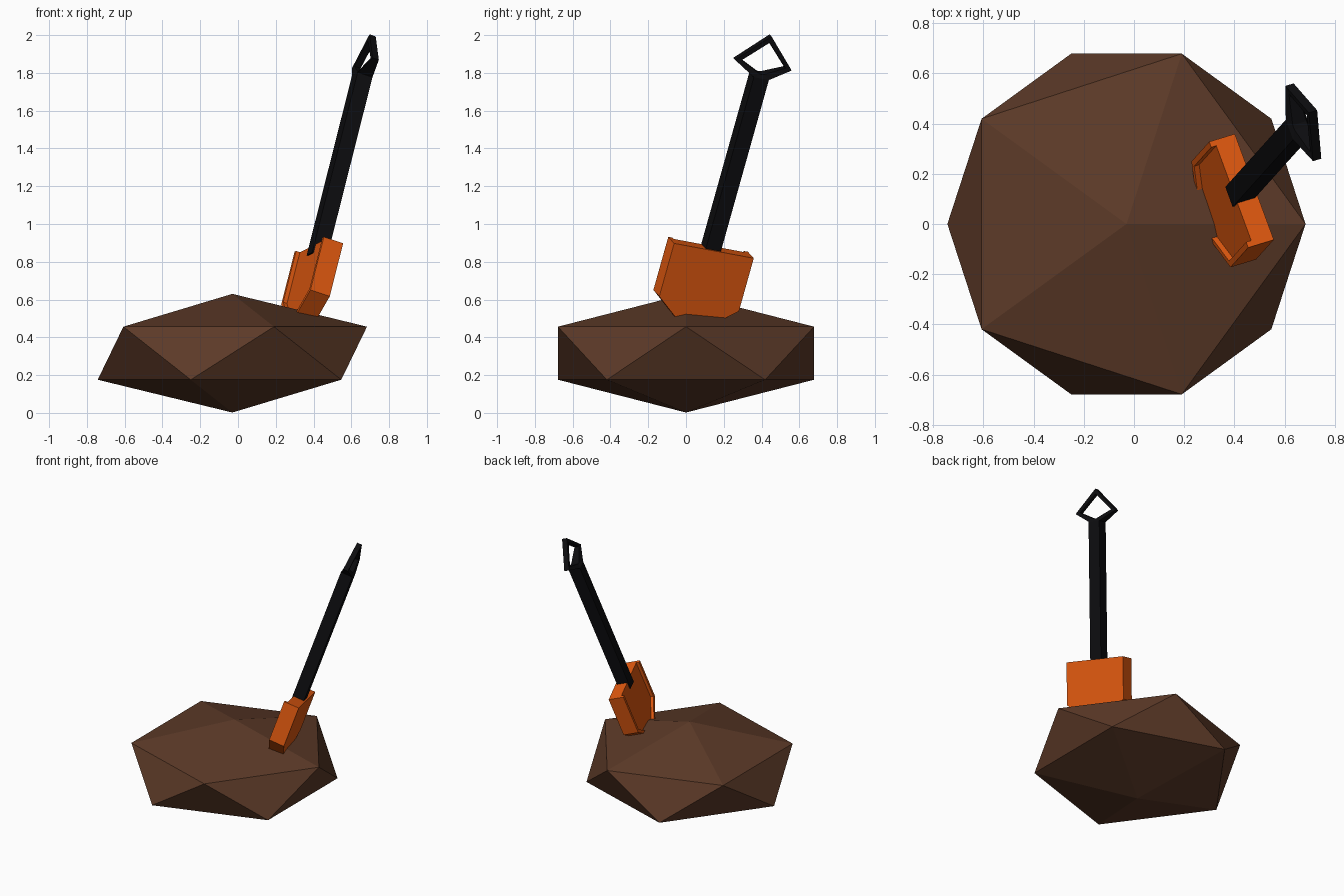
import bpy, bmesh
from mathutils import Vector

if "Cube" in bpy.data.objects:
    bpy.data.objects.remove(bpy.data.objects["Cube"])

# Shovel frame: across the blade, along the handle, out of the scoop side
D = Vector((0.236, 0.262, 0.935)).normalized()
W = Vector((0.341, -0.923, 0.176))
W = (W - D * W.dot(D)).normalized()
N = W.cross(D)
ORIGIN = Vector((0.479, 0.148, 0.858))   # middle of the blade's top rear edge


def place(a, depth, b):
    return ORIGIN + W * a + N * depth + D * b


def material(name, rgb):
    m = bpy.data.materials.new(name)
    m.diffuse_color = (*rgb, 1)
    m.use_nodes = True
    m.node_tree.nodes["Principled BSDF"].inputs["Base Color"].default_value = m.diffuse_color
    return m


def finish(bm, name, mat):
    bmesh.ops.recalc_face_normals(bm, faces=bm.faces)
    me = bpy.data.meshes.new(name)
    bm.to_mesh(me)
    bm.free()
    me.materials.append(mat)
    ob = bpy.data.objects.new(name, me)
    bpy.context.collection.objects.link(ob)
    return ob


def prism(name, outline, lo, hi, mat):
    """Outline in the blade plane, extruded from depth lo to hi."""
    bm = bmesh.new()
    back = [bm.verts.new(place(a, lo, b)) for a, b in outline]
    front = [bm.verts.new(place(a, hi, b)) for a, b in outline]
    bm.faces.new(back)
    bm.faces.new(front)
    n = len(outline)
    for i in range(n):
        j = (i + 1) % n
        bm.faces.new((back[i], back[j], front[j], front[i]))
    return finish(bm, name, mat)


brown = material("soil", (0.107, 0.042, 0.021))
orange = material("orange_paint", (0.75, 0.1, 0.005))
black = material("black_plastic", (0.004, 0.004, 0.005))

# Dirt mound: squashed icosahedron
bpy.ops.mesh.primitive_ico_sphere_add(subdivisions=1, radius=1, location=(-0.03, 0, 0.316))
mound = bpy.context.object
mound.name = "dirt_mound"
mound.scale = (0.797, 0.797, 0.314)
mound.data.materials.append(brown)

# Blade plate with tapered tip
half = [(0.228, 0), (0.228, -0.3), (0.09, -0.41)]
prism("blade", half + [(-a, b) for a, b in reversed(half)], 0, 0.09, orange)

# Raised rims along both sides and tapers
rim = half + [(0.075, -0.393), (0.204, -0.289), (0.204, 0)]
for s, side in ((1, "front"), (-1, "back")):
    prism("blade_rim_" + side, [(s * a, b) for a, b in rim], 0.085, 0.112, orange)

# Square handle shaft
r, mid, top = 0.043, 0.055, 0.97
bm = bmesh.new()
ring = [(-r, -r), (r, -r), (r, r), (-r, r)]
face = bm.faces.new([bm.verts.new(place(a, mid + c, -0.05)) for a, c in ring])
ext = bmesh.ops.extrude_face_region(bm, geom=[face], use_keep_orig=True)
bmesh.ops.translate(bm, vec=D * (top + 0.05),
                    verts=[g for g in ext["geom"] if isinstance(g, bmesh.types.BMVert)])
finish(bm, "handle_shaft", black)

# Open diamond grip: (across, along, half thickness) for outer and inner loops
outer = [(-r, 0, r), (r, 0, r), (0.162, 0.068, 0.018), (0, 0.231, 0.018), (-0.162, 0.068, 0.018)]
inner = [(-0.01, 0.02, 0.03), (0.01, 0.02, 0.03), (0.125, 0.074, 0.018),
         (0, 0.195, 0.018), (-0.125, 0.074, 0.018)]
bm = bmesh.new()
loops = [[bm.verts.new(place(a, mid + s * t, top + b)) for a, b, t in pts]
         for pts, s in ((outer, -1), (outer, 1), (inner, 1), (inner, -1))]
for k in range(4):
    p, q = loops[k], loops[(k + 1) % 4]
    for i in range(5):
        j = (i + 1) % 5
        bm.faces.new((p[i], p[j], q[j], q[i]))
finish(bm, "handle_grip", black)
